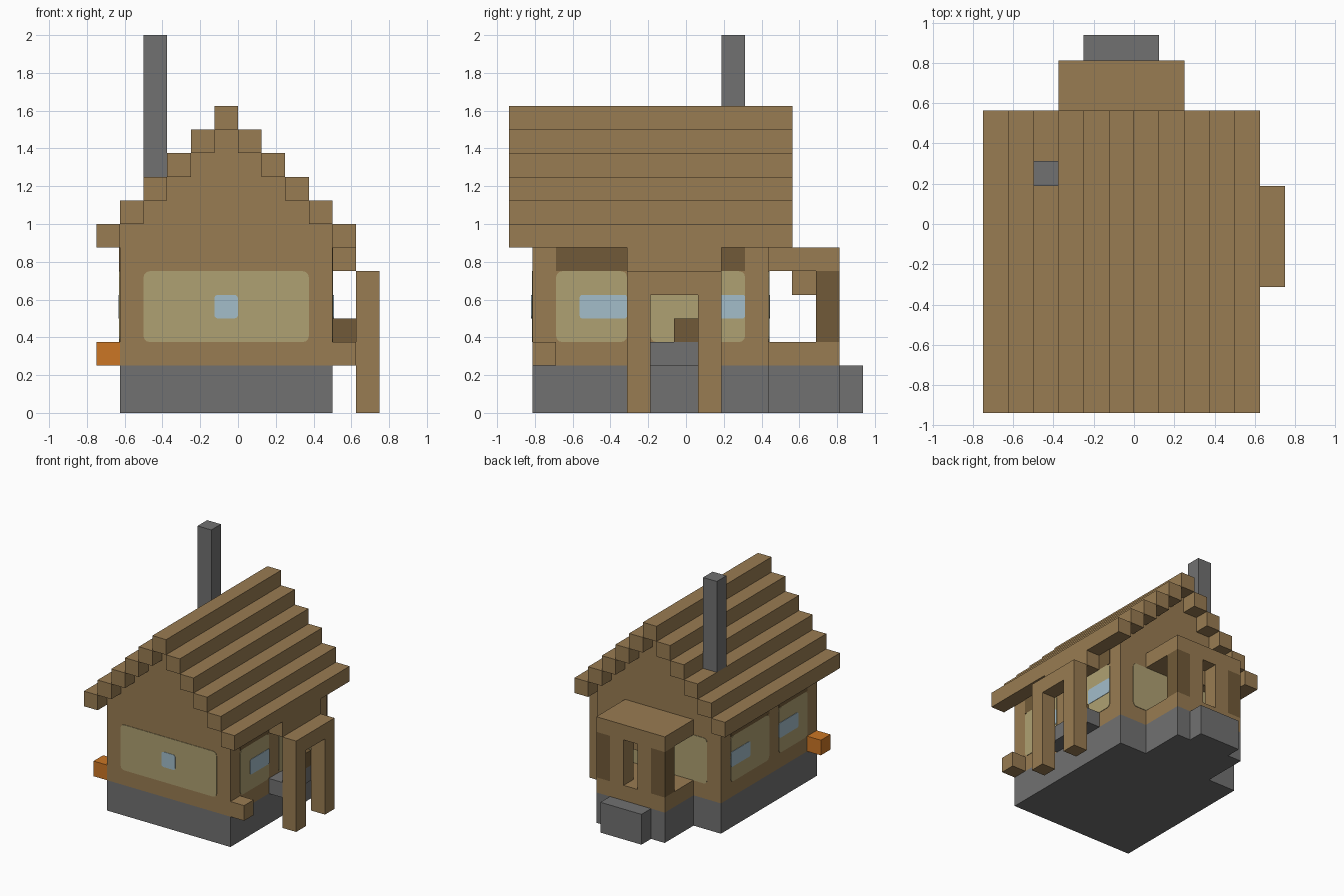
import bpy, bmesh, math
from mathutils import Vector

if "Cube" in bpy.data.objects:
    bpy.data.objects.remove(bpy.data.objects["Cube"], do_unlink=True)

UNIT = 0.125                                   # one block
ORIGIN = Vector((-0.75, -0.9375, 0))


def material(name, *rgb):
    lin = [((c / 255 + 0.055) / 1.055) ** 2.4 for c in rgb] + [1]
    m = bpy.data.materials.new(name)
    m.use_nodes = True
    m.diffuse_color = lin
    m.node_tree.nodes["Principled BSDF"].inputs["Base Color"].default_value = lin
    return m


WOOD = material("brown wood", 153, 124, 82)
DARK = material("dark wood", 113, 90, 56)
STONE = material("grey stone", 113, 113, 113)
FRAME = material("khaki frame", 175, 161, 114)
GLASS = material("pale blue glass", 163, 189, 202)
ORANGE = material("orange block", 203, 118, 37)


def finish(name, bm, mat):
    bmesh.ops.recalc_face_normals(bm, faces=bm.faces)
    mesh = bpy.data.meshes.new(name)
    bm.to_mesh(mesh)
    bm.free()
    mesh.materials.append(mat)
    ob = bpy.data.objects.new(name, mesh)
    bpy.context.collection.objects.link(ob)
    return ob


def extrude(name, points, depth, mat):
    """Close a loop of points into a face and push it along depth."""
    bm = bmesh.new()
    face = bm.faces.new([bm.verts.new(p) for p in points])
    new = bmesh.ops.extrude_face_region(bm, geom=[face])["geom"]
    bmesh.ops.translate(bm, verts=[v for v in new if isinstance(v, bmesh.types.BMVert)],
                        vec=depth)
    return finish(name, bm, mat)


def at(x, y, z):
    return ORIGIN + Vector((x, y, z)) * UNIT


def box(name, mat, x, y, z):
    """Box from (low, high) block ranges."""
    loop = [at(x[0], y[0], z[0]), at(x[1], y[0], z[0]),
            at(x[1], y[1], z[0]), at(x[0], y[1], z[0])]
    return extrude(name, loop, Vector((0, 0, (z[1] - z[0]) * UNIT)), mat)


def panel(name, mat, axis, wall, side, u, z, thick, r=0.25):
    """Thin round-cornered plate on a wall facing along x or y."""
    corners = [(u[1] - r, z[1] - r), (u[0] + r, z[1] - r),
               (u[0] + r, z[0] + r), (u[1] - r, z[0] + r)]
    loop = []
    for i, (cu, cz) in enumerate(corners):
        for s in range(4 if r else 1):
            a = math.pi / 2 * (i + s / 3)
            pu, pz = cu + r * math.cos(a), cz + r * math.sin(a)
            loop.append(at(wall, pu, pz) if axis == "x" else at(pu, wall, pz))
    push = Vector((side, 0, 0)) if axis == "x" else Vector((0, side, 0))
    return extrude(name, loop, push * thick, mat)


# Stone footing
box("house_base", STONE, (1, 10), (1, 11), (0, 2))
box("porch_base", STONE, (3, 8), (11, 14), (0, 2))
box("porch_step", STONE, (4, 7), (14, 15), (0, 2))

# House body with stepped gable
left = [(1, 2)]
for k in range(1, 6):
    left += [(k, 7 + k), (k + 1, 7 + k)]
right = [(11 - x, z) for x, z in reversed(left[:-1])]
outline = left[:-1] + right
extrude("house_body", [at(x, 1, z) for x, z in outline],
        Vector((0, 10 * UNIT, 0)), WOOD)

# Roof planks, one step per row
for k in range(6):
    box(f"roof_plank_right_{k}", WOOD, (k, k + 1), (0, 12), (7 + k, 8 + k))
    if k < 5:
        box(f"roof_plank_left_{k}", WOOD, (10 - k, 11 - k), (0, 12), (7 + k, 8 + k))
box("chimney", STONE, (2, 3), (9, 10), (10, 16))

# Front and back windows
for label, wall, side in (("front", 1, -1), ("back", 11, 1)):
    panel(f"{label}_window_frame", FRAME, "y", wall, side, (2, 9), (3, 6), 0.004)
    panel(f"{label}_window_glass", GLASS, "y", wall, side, (5, 6), (4, 5), 0.007, 0.15)

# Side windows with dark lintels
for label, wall, side in (("right", 1, -1), ("left", 10, 1)):
    for n, (a, b) in enumerate(((2, 5), (6, 10))):
        panel(f"{label}_window_frame_{n}", FRAME, "x", wall, side, (a, b), (3, 6), 0.004)
        panel(f"{label}_window_glass_{n}", GLASS, "x", wall, side, (b - 2, b), (4, 5),
              0.007, 0.1)
        panel(f"{label}_window_lintel_{n}", DARK, "x", wall, side, (a, b), (6, 7), 0.004, 0)

# Side archway
for n, y in enumerate((5, 8)):
    box(f"arch_post_{n}", WOOD, (11, 12), (y, y + 1), (0, 6))
box("arch_lintel", WOOD, (11, 12), (6, 8), (5, 6))
box("arch_beam", WOOD, (10, 11), (5, 9), (6, 7))
box("side_ledge", STONE, (10, 11), (5, 9), (2, 3))
box("side_stool", DARK, (10, 11), (7, 8), (3, 4))

# Corner blocks
box("left_corner_block", WOOD, (10, 11), (1, 2), (2, 3))
box("right_corner_block", ORANGE, (0, 1), (1, 2), (2, 3))

# Back porch
box("porch_floor", WOOD, (3, 8), (11, 14), (2, 3))
box("porch_roof", WOOD, (3, 8), (11, 14), (6, 7))
for x, mat, part in ((3, DARK, "post"), (7, DARK, "post"), (4, WOOD, "wall"), (6, WOOD, "wall")):
    box(f"porch_{part}_{x}", mat, (x, x + 1), (13, 14), (3, 6))
box("porch_hanging_block", WOOD, (5, 6), (12, 13), (5, 6))
